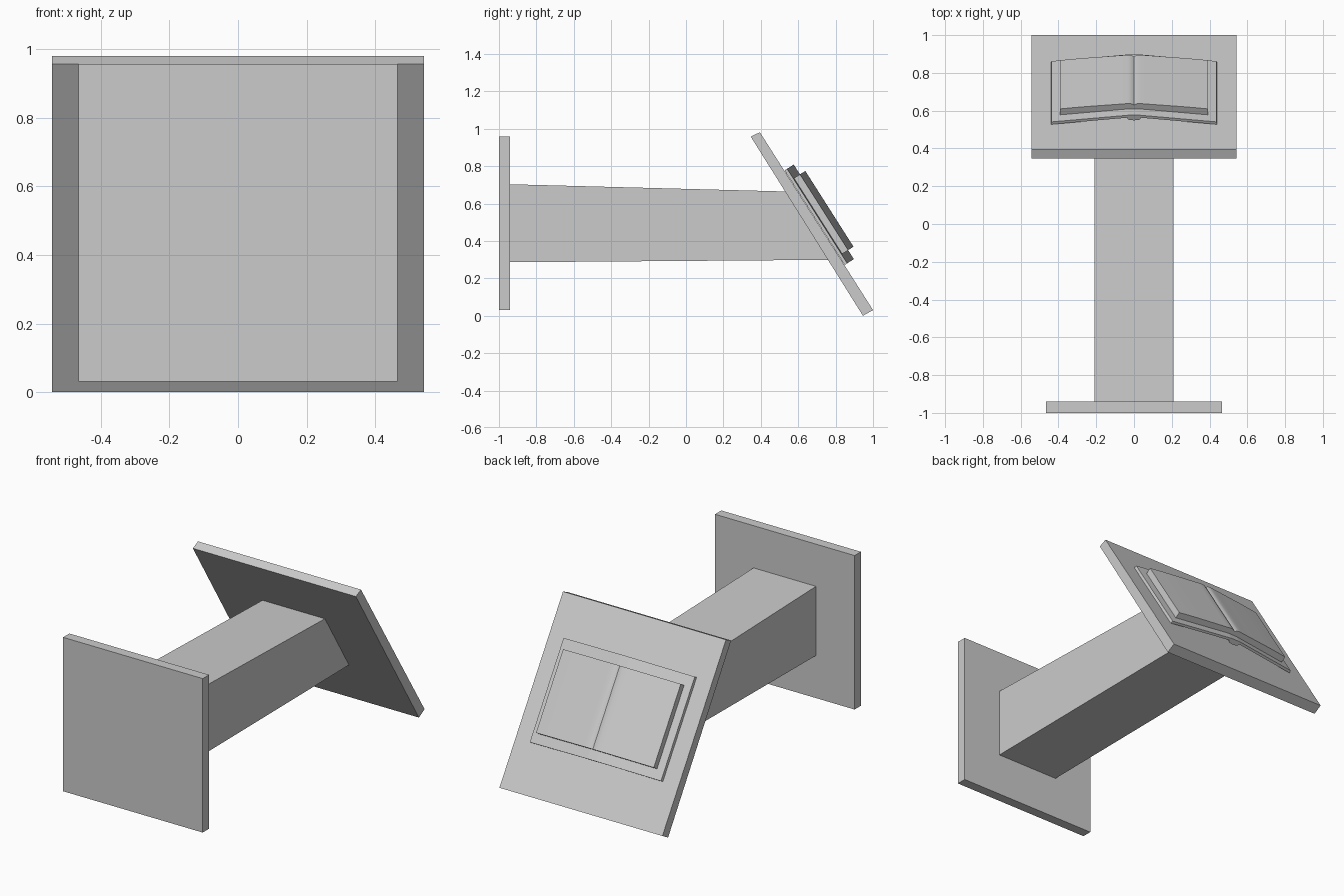
import bpy, bmesh, math
from mathutils import Vector

if "Cube" in bpy.data.objects:
    bpy.data.objects.remove(bpy.data.objects["Cube"])


def loft(name, ring_a, ring_b):
    """Closed solid between two matching outlines."""
    bm = bmesh.new()
    a = [bm.verts.new(p) for p in ring_a]
    b = [bm.verts.new(p) for p in ring_b]
    n = len(a)
    bm.faces.new(a)
    bm.faces.new(b[::-1])
    for i in range(n):
        j = (i + 1) % n
        bm.faces.new((a[i], b[i], b[j], a[j]))
    bmesh.ops.recalc_face_normals(bm, faces=bm.faces)
    mesh = bpy.data.meshes.new(name)
    bm.to_mesh(mesh)
    bm.free()
    ob = bpy.data.objects.new(name, mesh)
    bpy.context.collection.objects.link(ob)
    return ob


def side_prism(name, yz, half_width):
    """Side outline (y, z) extruded symmetrically across x."""
    return loft(name, [(-half_width, y, z) for y, z in yz],
                [(half_width, y, z) for y, z in yz])


# Base plate
side_prism("base_plate", [(-1, .03), (-.94, .03), (-.94, .957), (-1, .957)], .465)

# Tapered column, cut to the slope of the desk
side_prism("column", [(-.945, .286), (.775, .299), (.545, .664), (-.945, .703)], .208)

# Tilted desk board
side_prism("desk_board", [(.346, .958), (.395, .981), (1, .03), (.946, 0)], .543)

# Desk frame: s runs down the slope, h rises off the surface
top_edge = Vector((0, .395, .981))
down = (Vector((0, 1, .03)) - top_edge).normalized()
out = Vector((0, -down.z, down.y))


def on_desk(name, xh, s0, s1):
    """Cross-section (x, h) swept down the desk slope."""
    def ring(s):
        return [Vector((x, 0, 0)) + top_edge + down * s + out * h for x, h in xh]
    return loft(name, ring(s0), ring(s1))


def mirrored(half):
    """Complete a half outline given from the left side to the centre."""
    return half + [(-x, h) for x, h in reversed(half) if abs(x) > 1e-6]


# Book cover, two boards rising to the middle
cover = mirrored([(-.44, .002), (-.437, .018), (-.03, .06), (0, .06)])
cover += [(.03, .045), (-.03, .045)]
on_desk("book_cover", cover, .243, .842)

# Rounded spine under the cover
spine = [(.036 * math.cos(t), .046 - .018 * math.sin(t) ** .5)
         for t in [math.pi * i / 8 for i in range(8)]] + [(-.036, .046)]
on_desk("book_spine", spine, .243, .842)

# Page block with gently curved leaves and a centre gutter
leaf = [(-.392, .02), (-.392, .06), (-.33, .067), (-.26, .074), (-.19, .08),
        (-.12, .086), (-.06, .091), (-.03, .094), (-.013, .092), (0, .084)]
pages = on_desk("book_pages", mirrored(leaf) + [(.03, .056), (-.03, .056)], .305, .785)
bpy.context.view_layer.objects.active = pages
pages.select_set(True)
bpy.ops.object.shade_smooth_by_angle(angle=math.radians(30))
